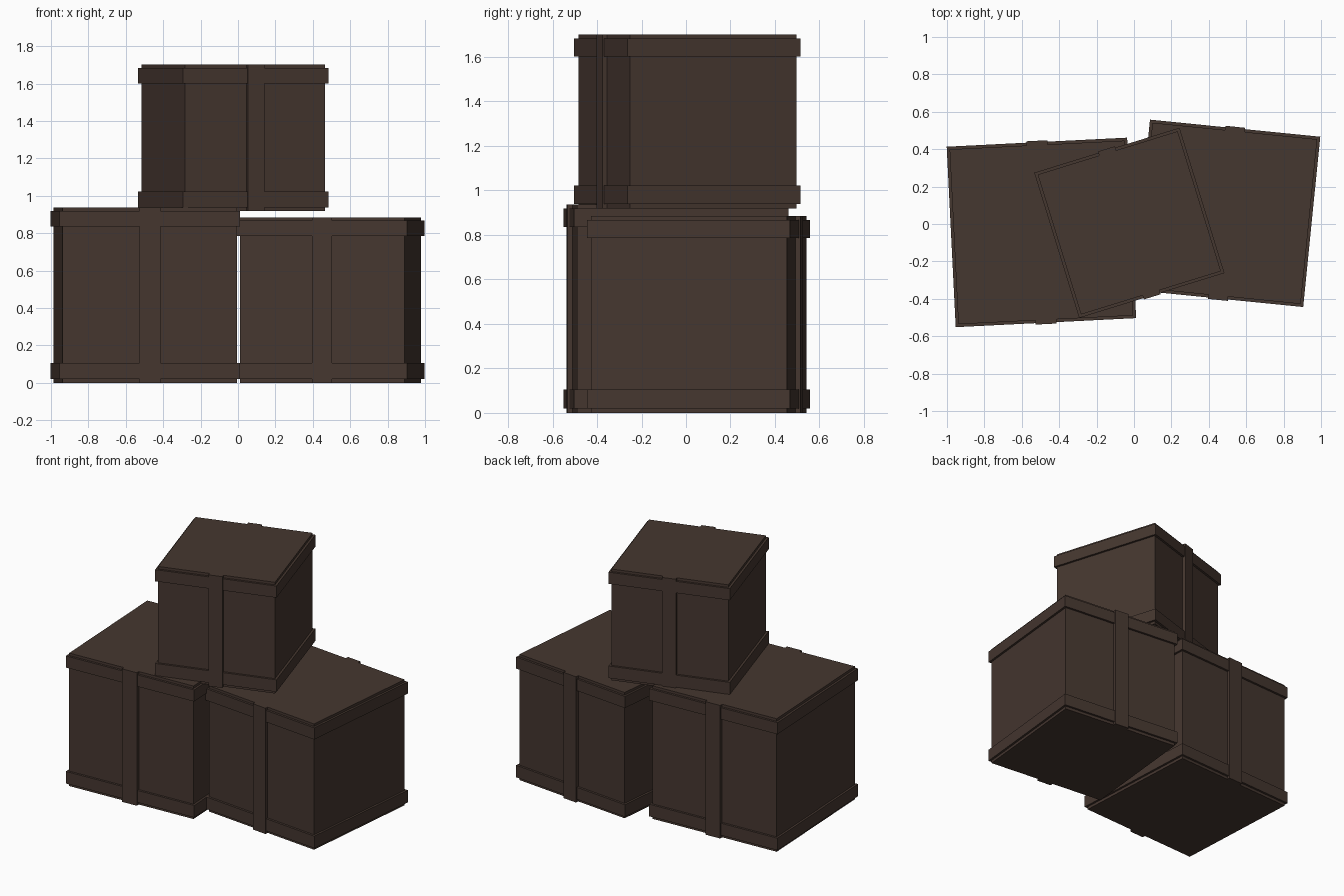
import bpy
from mathutils import Matrix, Vector

if "Cube" in bpy.data.objects:
    bpy.data.objects.remove(bpy.data.objects["Cube"])

wood = bpy.data.materials.new("dark brown wood")
wood.diffuse_color = (0.060, 0.038, 0.029, 1)
wood.use_nodes = True
wood.node_tree.nodes["Principled BSDF"].inputs["Base Color"].default_value = wood.diffuse_color


def box(name, size, z0, z1, x, y, angle):
    bpy.ops.mesh.primitive_cube_add(size=1, location=(x, y, (z0 + z1) / 2), rotation=(0, 0, angle))
    ob = bpy.context.object
    ob.name = name
    ob.scale = (size[0], size[1], z1 - z0)
    ob.data.materials.append(wood)
    return ob


def crate(name, s, x, y, z, angle):
    # cubic body
    box(name + "_body", (s, s), z, z + s, x, y, angle)
    # bands round the bottom and the top
    b = s + 0.03
    box(name + "_lower_band", (b, b), z + 0.02, z + 0.105, x, y, angle)
    box(name + "_upper_band", (b, b), z + s - 0.1, z + s - 0.018, x, y, angle)
    # upright strap on the front and back
    box(name + "_strap", (0.12 * s, s + 0.045), z, z + s, x, y, angle)


crate("left_crate", 0.936, -0.495, -0.045, 0.0, 0.05)
crate("right_crate", 0.885, 0.495, 0.057, 0.0, -0.1)
crate("top_crate", 0.783, -0.025, 0.006, 0.918, 0.3)
